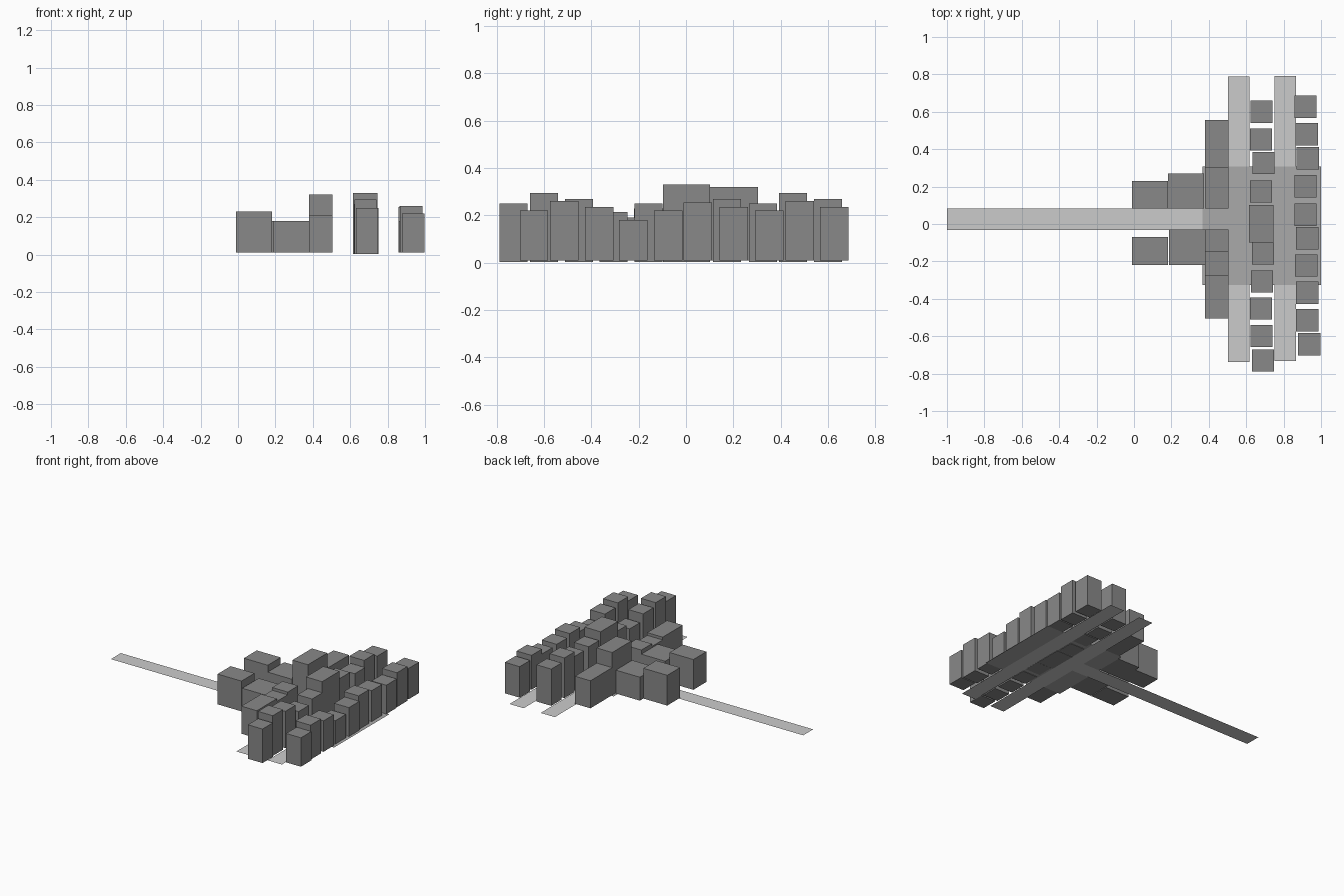
import bpy

DY = -0.005  # centring offset


def material(name, g):
    m = bpy.data.materials.new(name)
    m.diffuse_color = (g, g, g, 1)
    return m


dark = material("dark_grey", 0.25)
mid = material("mid_grey", 0.4)


def add(name, verts, faces, mat=None):
    me = bpy.data.meshes.new(name)
    me.from_pydata([(x, y + DY, z) for x, y, z in verts], [], faces)
    if mat:
        me.materials.append(mat)
    bpy.context.collection.objects.link(bpy.data.objects.new(name, me))


def box(name, x0, x1, y0, y1, z0, z1):
    v = [(x, y, z) for z in (z0, z1) for x, y in ((x0, y0), (x1, y0), (x1, y1), (x0, y1))]
    f = [(3, 2, 1, 0), (4, 5, 6, 7), (0, 1, 5, 4), (1, 2, 6, 5), (2, 3, 7, 6), (3, 0, 4, 7)]
    add(name, v, f, dark)


def sheet(name, x0, x1, y0, y1, z, mat=None):
    add(name, [(x0, y0, z), (x1, y0, z), (x1, y1, z), (x0, y1, z)], [(0, 1, 2, 3)], mat)


# Flat streets and central paved square
sheet("approach_road", -1.0, 0.505, -0.027, 0.087, 0.002)
sheet("cross_street_inner", 0.503, 0.617, -0.732, 0.793, 0.002)
sheet("cross_street_outer", 0.75, 0.865, -0.727, 0.797, 0.002)
sheet("paved_square", 0.365, 1.0, -0.32, 0.313, 0.006, mid)

# Blocks flanking the approach road
box("gate_block_north", -0.01, 0.182, 0.087, 0.235, 0.01, 0.23)
box("gate_block_south", -0.01, 0.182, -0.215, -0.065, 0.01, 0.23)
box("low_block_north", 0.182, 0.375, 0.087, 0.275, 0.01, 0.18)
box("low_block_south", 0.188, 0.38, -0.215, -0.025, 0.01, 0.18)

# Blocks along the inner street
box("street_tower", 0.38, 0.505, 0.087, 0.31, 0.01, 0.32)
box("street_block_north", 0.38, 0.505, 0.31, 0.56, 0.01, 0.21)
box("street_block_south", 0.38, 0.505, -0.5, -0.27, 0.01, 0.21)
box("street_block_middle", 0.38, 0.505, -0.27, -0.145, 0.01, 0.19)
box("street_block_corner", 0.38, 0.505, -0.145, -0.025, 0.01, 0.21)

# Row of houses between the two streets: (left x, centre y, height)
inner = [(0.622, 0.605, 0.27), (0.62, 0.457, 0.295), (0.634, 0.331, 0.25),
         (0.62, 0.178, 0.27), (0.63, -0.153, 0.25), (0.626, -0.302, 0.215),
         (0.62, -0.447, 0.27), (0.622, -0.594, 0.295), (0.631, -0.724, 0.25)]
for i, (x, y, h) in enumerate(inner):
    box(f"inner_house_{i}", x, x + 0.118, y - 0.059, y + 0.059, 0.003, h)
box("central_hall", 0.615, 0.745, -0.093, 0.107, 0.003, 0.33)

# Row of houses beyond the outer street
outer = [(0.857, 0.631, 0.235), (0.864, 0.486, 0.26), (0.869, 0.357, 0.22),
         (0.857, 0.206, 0.235), (0.858, 0.055, 0.255), (0.867, -0.07, 0.22),
         (0.862, -0.217, 0.18), (0.867, -0.362, 0.235), (0.867, -0.51, 0.26),
         (0.878, -0.637, 0.22)]
for i, (x, y, h) in enumerate(outer):
    box(f"outer_house_{i}", x, x + 0.119, y - 0.06, y + 0.06, 0.01, h)
